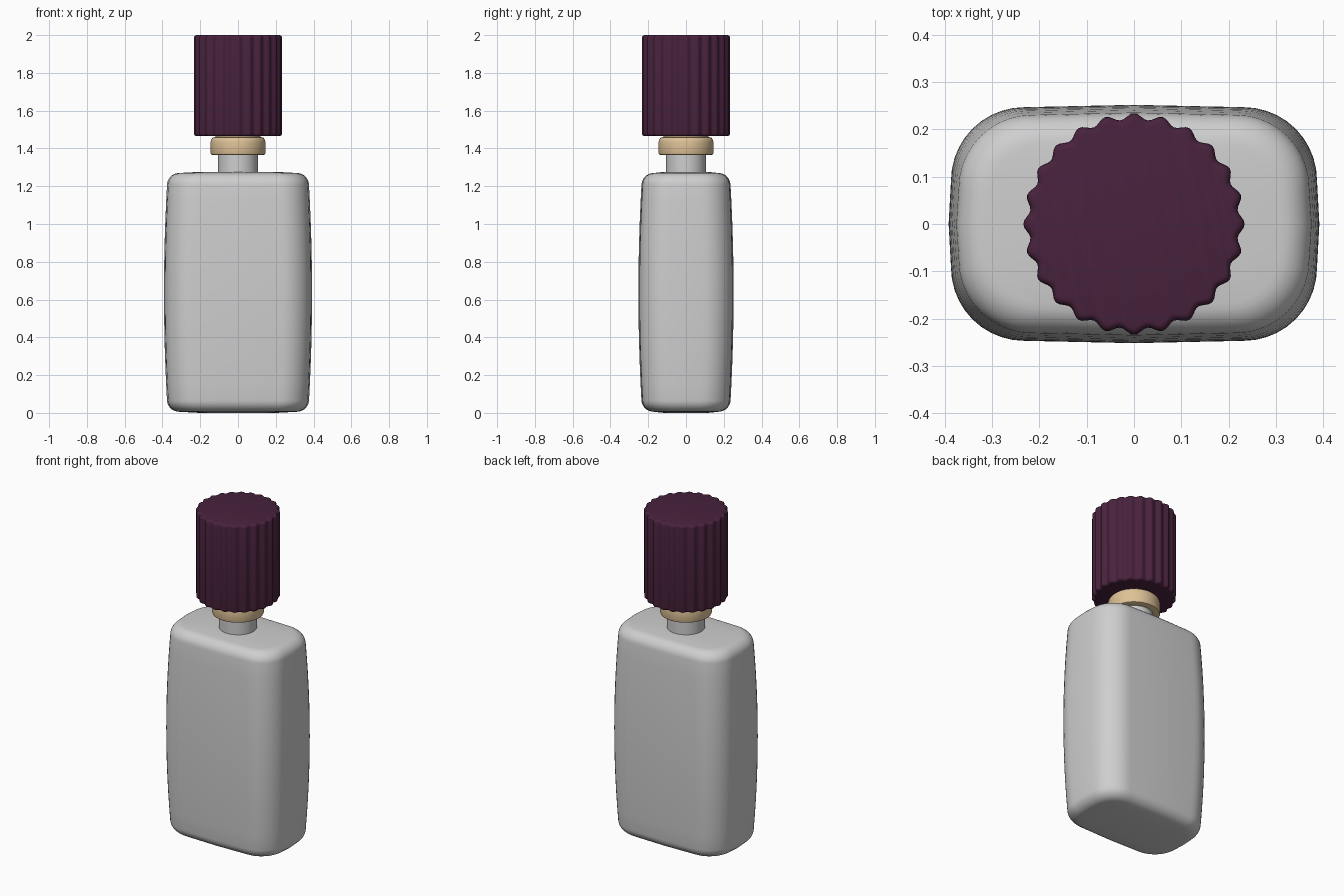
import bpy
import bmesh
from math import sin, cos, pi, radians

if "Cube" in bpy.data.objects:
    bpy.data.objects.remove(bpy.data.objects["Cube"])


def material(name, rgb, roughness=0.5):
    m = bpy.data.materials.new(name)
    m.use_nodes = True
    m.diffuse_color = (*rgb, 1)
    bsdf = m.node_tree.nodes["Principled BSDF"]
    bsdf.inputs["Base Color"].default_value = (*rgb, 1)
    bsdf.inputs["Roughness"].default_value = roughness
    return m


glass = material("pale glass", (0.62, 0.62, 0.62), 0.3)
plum = material("plum plastic", (0.065, 0.016, 0.046))
gold = material("soft gold", (0.73, 0.54, 0.31))


def loft(name, rings, mat, angle=40):
    """Skin a stack of equal-length rings and close both ends."""
    bm = bmesh.new()
    loops = [[bm.verts.new(p) for p in ring] for ring in rings]
    n = len(loops[0])
    for a, b in zip(loops, loops[1:]):
        for i in range(n):
            j = (i + 1) % n
            bm.faces.new((a[i], a[j], b[j], b[i]))
    bm.faces.new(loops[0][::-1])
    bm.faces.new(loops[-1])
    bmesh.ops.recalc_face_normals(bm, faces=bm.faces)
    mesh = bpy.data.meshes.new(name)
    bm.to_mesh(mesh)
    bm.free()
    mesh.materials.append(mat)
    obj = bpy.data.objects.new(name, mesh)
    bpy.context.collection.objects.link(obj)
    bpy.ops.object.select_all(action="DESELECT")
    obj.select_set(True)
    bpy.context.view_layer.objects.active = obj
    bpy.ops.object.shade_smooth_by_angle(angle=radians(angle))
    return obj


def round_ring(r, z, count=48, flute=0, flutes=24):
    ring = []
    for i in range(count):
        a = 2 * pi * i / count
        rad = r - flute * (1 - cos(flutes * a)) / 2
        ring.append((rad * cos(a), rad * sin(a), z))
    return ring


def rounded_rect(hx, hy, r, z, steps=10):
    """Rounded rectangle with gently bowed sides."""
    ring = []
    for q, (sx, sy) in enumerate([(1, 1), (-1, 1), (-1, -1), (1, -1)]):
        for k in range(steps + 1):
            a = (q + k / steps) * pi / 2
            ring.append((sx * (hx - r) + r * cos(a), sy * (hy - r) + r * sin(a), z))
        # bowed midpoint of the side that follows this corner
        a = (q + 1) * pi / 2
        ring.append(((hx + 0.005) * cos(a), (hy + 0.005) * sin(a), z))
    return ring


# Bottle body: bulging flat flask with rounded shoulders and base
HEIGHT, EDGE, ARC = 1.27, 0.06, 7
body = []


def body_ring(z, inset):
    t = 2 * z / HEIGHT - 1
    bulge = 0.02 * (1 - t * t)
    body.append(rounded_rect(0.367 + bulge - inset, 0.227 + bulge - inset,
                             0.155 - inset * 0.7, z))


for k in range(ARC + 1):
    a = k / ARC * pi / 2
    body_ring(0.006 + EDGE * (1 - cos(a)), EDGE * (1 - sin(a)))
for k in range(1, 12):
    body_ring(EDGE + (HEIGHT - 2 * EDGE) * k / 12, 0)
for k in range(ARC + 1):
    a = k / ARC * pi / 2
    body_ring(HEIGHT - EDGE * (1 - sin(a)), EDGE * (1 - cos(a)))
# slight crown on the top and base
body.append(rounded_rect(0.2, 0.11, 0.09, HEIGHT + 0.006))
body.insert(0, rounded_rect(0.2, 0.11, 0.09, 0))
loft("bottle_body", body, glass, 50)

# Neck
loft("neck", [round_ring(0.105, z) for z in (1.25, 1.39)], glass)

# Collar
collar = [(0.10, 1.365), (0.135, 1.365), (0.142, 1.368), (0.145, 1.376),
          (0.145, 1.435), (0.142, 1.447), (0.134, 1.457), (0.12, 1.46), (0.12, 1.48)]
loft("collar", [round_ring(r, z) for r, z in collar], gold)

# Fluted cap with softened rims
RIM, LOW, TOP = 0.016, 1.465, 2.0
cap = []
for k in range(5):
    a = k / 4 * pi / 2
    cap.append((0.234 - RIM * (1 - sin(a)), LOW + RIM * (1 - cos(a))))
cap += [(r, LOW + TOP - z) for r, z in reversed(cap)]
loft("fluted_cap", [round_ring(r, z, 192, 0.013) for r, z in cap], plum, 50)
